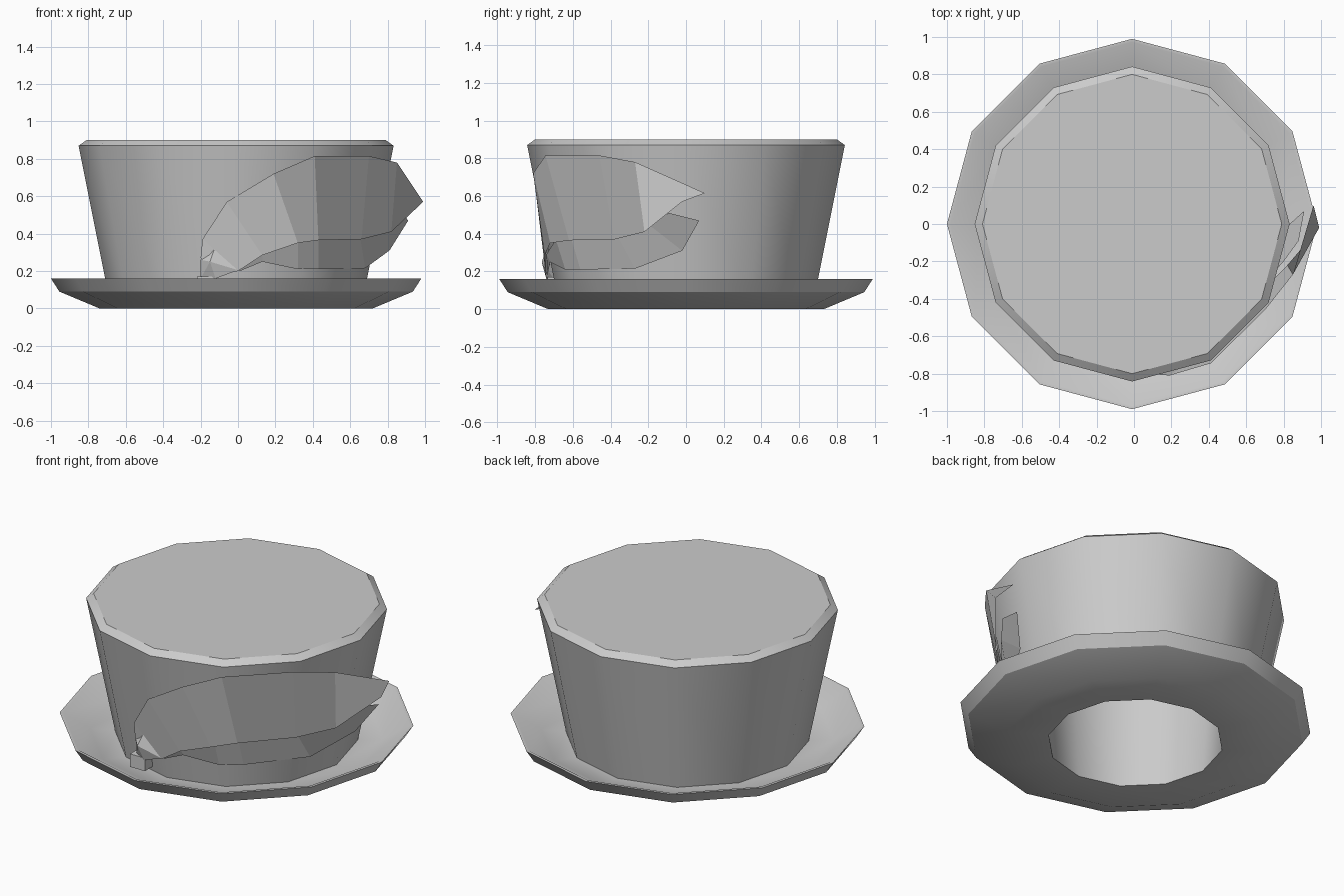
import bpy, bmesh
from math import cos, sin, pi, radians

if "Cube" in bpy.data.objects:
    bpy.data.objects.remove(bpy.data.objects["Cube"])

SIDES = 12


def make_object(name, verts, faces, smooth=False):
    me = bpy.data.meshes.new(name)
    me.from_pydata(verts, [], faces)
    ob = bpy.data.objects.new(name, me)
    bpy.context.collection.objects.link(ob)
    if smooth:
        bm = bmesh.new()
        bm.from_mesh(me)
        bmesh.ops.recalc_face_normals(bm, faces=bm.faces)
        bm.to_mesh(me)
        bm.free()
        bpy.ops.object.select_all(action='DESELECT')
        ob.select_set(True)
        bpy.context.view_layer.objects.active = ob
        bpy.ops.object.shade_smooth_by_angle(angle=radians(33))
    return ob


def lathe(name, profile):
    """Spin an (r, z) profile into a 12-sided body, capped at both ends."""
    verts = [(r * cos(2 * pi * i / SIDES) - 0.01, r * sin(2 * pi * i / SIDES), z)
             for r, z in profile for i in range(SIDES)]
    faces = []
    for k in range(len(profile) - 1):
        for i in range(SIDES):
            j = (i + 1) % SIDES
            a, b = k * SIDES, (k + 1) * SIDES
            faces.append((a + i, a + j, b + j, b + i))
    faces.append(tuple(range(SIDES))[::-1])
    last = (len(profile) - 1) * SIDES
    faces.append(tuple(range(last, last + SIDES)))
    return make_object(name, verts, faces, True)


def strip(name, upper, lower):
    """Blade made of quads between two matching edges."""
    n = len(upper)
    faces = [(n + i, n + i + 1, i + 1, i) for i in range(n - 1)]
    return make_object(name, upper + lower, faces)


# Hat: crown top, wall, dished brim, underside, then the hollow inside
lathe("hat_body", [
    (0.80, 0.90), (0.842, 0.87), (0.68, 0.06),
    (0.82, 0.07), (0.972, 0.16), (0.99, 0.16),
    (0.945, 0.09), (0.73, 0.0), (0.49, 0.0), (0.55, 0.78)])

# Large upper feather blade wrapped around the front right of the crown
strip("feather_upper",
      [(-0.20, -0.715, 0.27), (-0.19, -0.74, 0.37), (-0.06, -0.79, 0.57),
       (0.19, -0.81, 0.72), (0.41, -0.745, 0.815), (0.70, -0.46, 0.815),
       (0.85, -0.27, 0.78), (0.96, 0.10, 0.615)],
      [(-0.10, -0.735, 0.18), (0.00, -0.745, 0.20), (0.13, -0.75, 0.285),
       (0.32, -0.72, 0.35), (0.43, -0.62, 0.365), (0.66, -0.38, 0.37),
       (0.82, -0.22, 0.41), (0.99, -0.02, 0.57)])

# Smaller lower feather blade tucked beneath it
strip("feather_lower",
      [(0.00, -0.735, 0.21), (0.13, -0.74, 0.29), (0.32, -0.69, 0.37),
       (0.43, -0.61, 0.38), (0.65, -0.37, 0.40), (0.80, -0.20, 0.45),
       (0.88, -0.09, 0.51)],
      [(0.01, -0.73, 0.20), (0.13, -0.72, 0.25), (0.32, -0.64, 0.21),
       (0.43, -0.56, 0.21), (0.68, -0.27, 0.215), (0.81, -0.02, 0.31),
       (0.91, 0.07, 0.47)])

# Faceted quill base where the blades meet
make_object("quill_base",
            [(-0.20, -0.71, 0.26), (-0.12, -0.735, 0.335), (0.00, -0.745, 0.205),
             (-0.12, -0.74, 0.16), (-0.20, -0.70, 0.16), (-0.15, -0.765, 0.25)],
            [(1, 0, 5), (2, 1, 5), (3, 2, 5), (4, 3, 5), (0, 4, 5)])

# Short quill stem resting in the brim
x0, x1, y0, y1, z0, z1 = -0.22, -0.12, -0.735, -0.66, 0.09, 0.17
make_object("quill_stem",
            [(x, y, z) for z in (z0, z1) for x, y in
             ((x0, y0), (x1, y0), (x1, y1), (x0, y1))],
            [(3, 2, 1, 0), (4, 5, 6, 7), (0, 1, 5, 4),
             (1, 2, 6, 5), (2, 3, 7, 6), (3, 0, 4, 7)])
